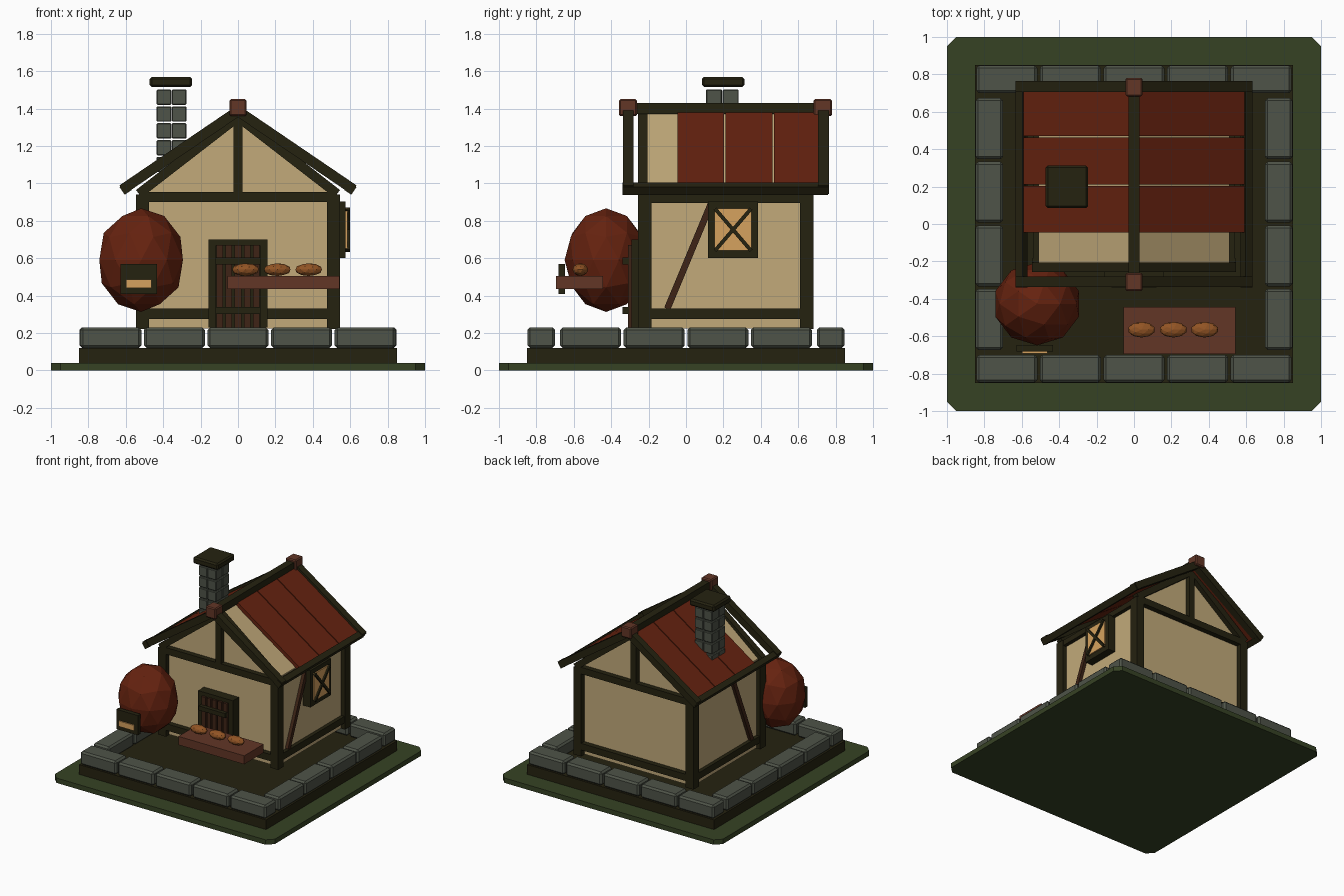
import bpy, bmesh, math
from mathutils import Matrix, Vector

if "Cube" in bpy.data.objects:
    bpy.data.objects.remove(bpy.data.objects["Cube"])


def mat(name, r, g, b):
    lin = lambda c: ((c / 255 + 0.055) / 1.055) ** 2.4 if c > 10 else c / 255 / 12.92
    m = bpy.data.materials.new(name)
    m.diffuse_color = (lin(r), lin(g), lin(b), 1)
    m.use_nodes = True
    m.node_tree.nodes["Principled BSDF"].inputs["Base Color"].default_value = m.diffuse_color
    return m


GRASS = mat("grass green", 54, 66, 36)
STONE = mat("grey stone", 78, 83, 72)
TIMBER = mat("dark timber", 37, 34, 16)
PLASTER = mat("tan plaster", 194, 170, 122)
RED = mat("roof red", 101, 34, 15)
BROWN = mat("warm brown", 98, 54, 38)
DOOR = mat("door brown", 62, 36, 22)
BREAD = mat("bread crust", 146, 84, 36)
AMBER = mat("amber glass", 214, 162, 94)


def finish(name, bm, m):
    me = bpy.data.meshes.new(name)
    bm.to_mesh(me)
    bm.free()
    me.materials.append(m)
    ob = bpy.data.objects.new(name, me)
    bpy.context.collection.objects.link(ob)
    return ob


def box(name, m, x0, x1, y0, y1, z0, z1, bevel=0, vertical_only=False):
    bm = bmesh.new()
    bmesh.ops.create_cube(bm, size=1)
    for v in bm.verts:
        v.co = Vector(((x0 + x1) / 2 + v.co.x * (x1 - x0),
                       (y0 + y1) / 2 + v.co.y * (y1 - y0),
                       (z0 + z1) / 2 + v.co.z * (z1 - z0)))
    if bevel:
        edges = [e for e in bm.edges if not vertical_only
                 or abs(e.verts[0].co.z - e.verts[1].co.z) > 1e-4]
        bmesh.ops.bevel(bm, geom=edges, offset=bevel, segments=1, affect='EDGES')
    return finish(name, bm, m)


def beam(name, m, a, b, thick, depth, side):
    """Bar from a to b; depth is measured along the axis 'side'."""
    a, b, side = Vector(a), Vector(b), Vector(side)
    d = (b - a).normalized()
    up = side.cross(d)
    rot = Matrix((d, side, up)).transposed().to_4x4()
    bm = bmesh.new()
    bmesh.ops.create_cube(bm, size=1)
    size = Matrix.Diagonal(((b - a).length, depth, thick, 1))
    bm.transform(Matrix.Translation((a + b) / 2) @ rot @ size)
    return finish(name, bm, m)


def ball(name, m, loc, scale, subdiv):
    bm = bmesh.new()
    bmesh.ops.create_icosphere(bm, subdivisions=subdiv, radius=1)
    bm.transform(Matrix.Translation(loc) @ Matrix.Diagonal((*scale, 1)))
    return finish(name, bm, m)


Y = (0, 1, 0)
X = (1, 0, 0)

# Ground
box("grass_plate", GRASS, -1, 1, -1, 1, 0, 0.04, 0.05, True)
box("earth_slab", TIMBER, -0.85, 0.85, -0.85, 0.85, 0.04, 0.12)

# Stone border: five along front and back, four along each side
for s in (-1, 1):
    for i in range(5):
        c = (i - 2) * 0.34
        y = sorted((s * 0.70, s * 0.848))
        box("border_stone", STONE, c - 0.163, c + 0.163, *y, 0.12, 0.23, 0.014)
    for i in range(4):
        c = (i - 1.5) * 0.34
        x = sorted((s * 0.70, s * 0.848))
        box("border_stone", STONE, *x, c - 0.163, c + 0.163, 0.12, 0.23, 0.014)

# Plaster body: gabled outline extruded along y
bm = bmesh.new()
outline = [(-0.51, 0.225), (0.51, 0.225), (0.51, 0.95), (0, 1.37), (-0.51, 0.95)]
face = bm.faces.new([bm.verts.new((x, -0.215, z)) for x, z in outline])
ext = bmesh.ops.extrude_face_region(bm, geom=[face])
bmesh.ops.translate(bm, vec=(0, 0.855, 0),
                    verts=[v for v in ext["geom"] if isinstance(v, bmesh.types.BMVert)])
bmesh.ops.recalc_face_normals(bm, faces=bm.faces)
finish("plaster_body", bm, PLASTER)

# Timber frame on front and back
for y0, y1 in ((-0.257, -0.185), (0.61, 0.682)):
    for s in (-1, 1):
        box("corner_post", TIMBER, *sorted((s * 0.475, s * 0.545)), y0, y1, 0.222, 0.94)
    outer = (y0, y0 + 0.05) if y0 < 0 else (y1 - 0.05, y1)
    mid = sum(outer) / 2
    box("tie_beam", TIMBER, -0.53, 0.53, *outer, 0.9, 0.955)
    box("low_rail", TIMBER, -0.48, 0.48, *outer, 0.275, 0.33)
    box("king_post", TIMBER, -0.025, 0.025, *outer, 0.95, 1.33)
    for s in (-1, 1):
        beam("gable_rafter", TIMBER, (s * 0.53, mid, 0.945), (0, mid, 1.355),
             0.05, 0.05, Y)

# Timber frame and roof on each side
for s in (-1, 1):
    x = sorted((s * 0.49, s * 0.54))
    box("wall_plate", TIMBER, *x, -0.25, 0.66, 0.895, 0.94)
    box("side_rail", TIMBER, *x, -0.2, 0.63, 0.275, 0.33)
    beam("diagonal_brace", DOOR, (s * 0.518, -0.10, 0.33), (s * 0.518, 0.135, 0.895),
         0.035, 0.035, X)
    beam("eave_beam", TIMBER, (s * 0.583, 0.21, 0.985), (s * 0.62, 0.21, 0.96),
         0.05, 1.1, Y)
    for y in (-0.308, 0.735):
        beam("barge_board", TIMBER, (0, y, 1.387), (s * 0.618, y, 0.967),
             0.055, 0.057, Y)
    for i in range(3):
        y = 0.079 + i * 0.258
        beam("roof_panel", RED, (s * 0.01, y, 1.374), (s * 0.598, y, 0.974),
             0.03, 0.25, Y)

# Ridge
box("ridge_beam", TIMBER, -0.03, 0.03, -0.34, 0.76, 1.37, 1.43)
for y in (-0.31, 0.732):
    box("ridge_cap", BROWN, -0.046, 0.046, y - 0.049, y + 0.049, 1.36, 1.45, 0.008)

# Chimney: courses of four blocks and a cap
for i in range(5):
    z = 1.06 + i * 0.09
    for x in (-0.435, -0.354):
        for y in (0.107, 0.196):
            box("chimney_block", STONE, x, x + 0.079, y, y + 0.086, z, z + 0.082, 0.005)
box("chimney_cap", TIMBER, -0.473, -0.245, 0.085, 0.313, 1.515, 1.57, 0.012)

# Door
for s in (-1, 1):
    box("door_jamb", TIMBER, *sorted((s * 0.12, s * 0.158)), -0.292, -0.21, 0.23, 0.70)
box("door_lintel", TIMBER, -0.158, 0.158, -0.292, -0.21, 0.665, 0.70)
box("door_back", TIMBER, -0.12, 0.12, -0.275, -0.21, 0.23, 0.67)
for i in range(5):
    c = (i - 2) * 0.049
    box("door_plank", DOOR, c - 0.018, c + 0.018, -0.31, -0.27, 0.23, 0.67)
for z in (0.32, 0.585):
    box("door_strap", TIMBER, -0.12, 0.12, -0.34, -0.305, z - 0.018, z + 0.018)

# Right side window
for y in (0.118, 0.351):
    box("window_stile", TIMBER, 0.5, 0.575, y, y + 0.034, 0.60, 0.9)
for z in (0.60, 0.862):
    box("window_rail", TIMBER, 0.5, 0.575, 0.118, 0.385, z, z + 0.04)
box("window_pane", AMBER, 0.5, 0.585, 0.152, 0.351, 0.64, 0.865)
for a, b in ((0.64, 0.865), (0.865, 0.64)):
    beam("window_cross", TIMBER, (0.587, 0.155, a), (0.587, 0.348, b), 0.02, 0.022, X)

# Big faceted pumpkin with a hanging sign
ball("pumpkin", RED, (-0.518, -0.427, 0.59), (0.235, 0.222, 0.277), 2)
box("sign_board", TIMBER, -0.628, -0.432, -0.683, -0.648, 0.408, 0.57)
box("sign_panel", AMBER, -0.6, -0.463, -0.692, -0.683, 0.44, 0.485)

# Market counter with loaves
box("counter", BROWN, -0.055, 0.543, -0.695, -0.443, 0.435, 0.505)
for x in (0.04, 0.21, 0.378):
    ball("loaf", BREAD, (x, -0.565, 0.539), (0.074, 0.042, 0.034), 2)
